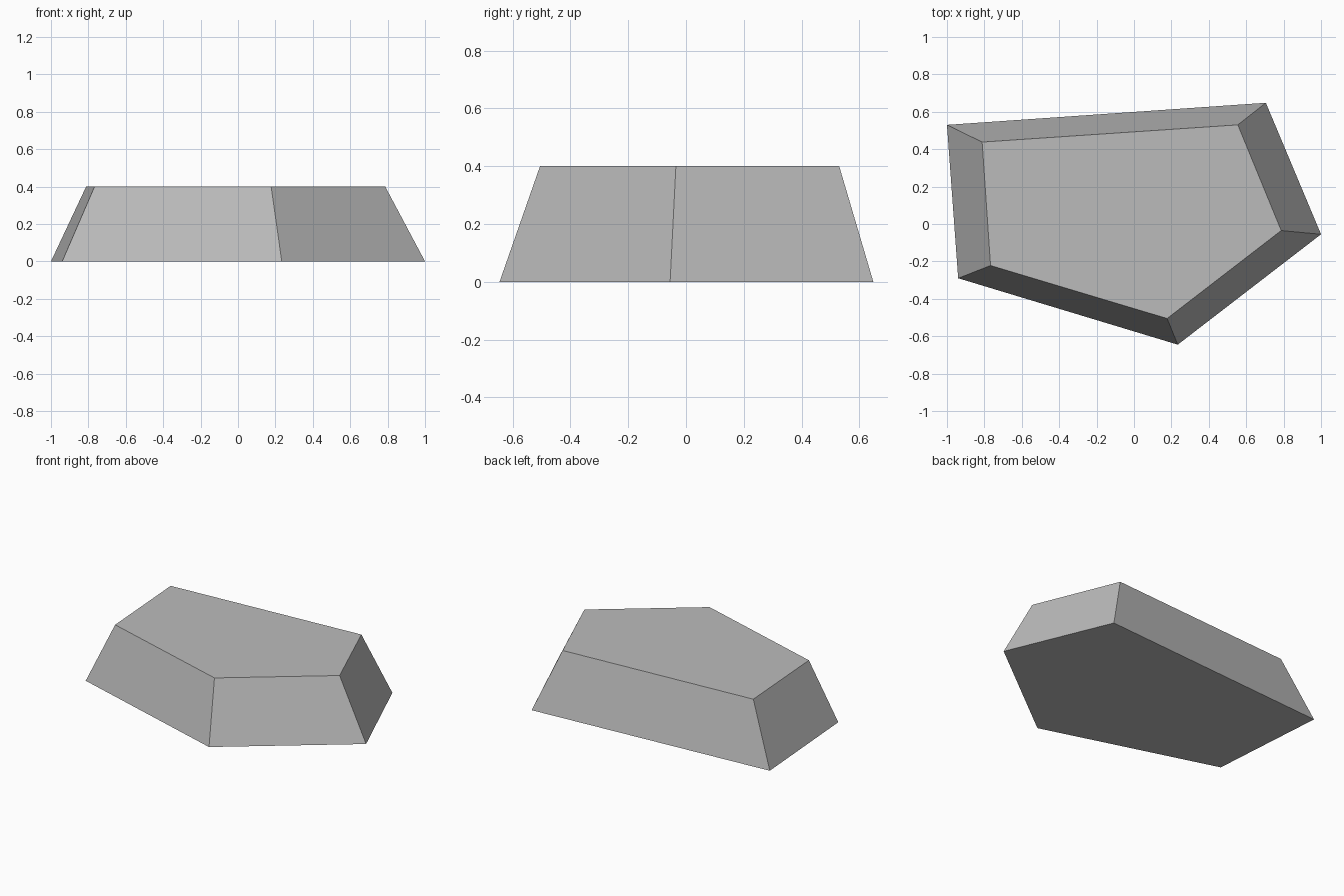
import bpy
import bmesh

if "Cube" in bpy.data.objects:
    bpy.data.objects.remove(bpy.data.objects["Cube"])

# Matching outlines of the rock slab, counter-clockwise from the back left
BASE = [(-1.0, 0.53), (-0.94, -0.29), (0.234, -0.645), (1.0, -0.055), (0.705, 0.648)]
TOP = [(-0.812, 0.438), (-0.767, -0.222), (0.177, -0.505), (0.787, -0.035), (0.555, 0.53)]
HEIGHT = 0.4

stone = bpy.data.materials.new("stone_grey")
stone.diffuse_color = (0.5, 0.5, 0.5, 1)
stone.use_nodes = True
stone.node_tree.nodes["Principled BSDF"].inputs["Base Color"].default_value = stone.diffuse_color

# Flat-faced slab tapering from base to top
bm = bmesh.new()
low = [bm.verts.new((x, y, 0)) for x, y in BASE]
high = [bm.verts.new((x, y, HEIGHT)) for x, y in TOP]
bm.faces.new(low[::-1])
bm.faces.new(high)
for i in range(len(low)):
    j = (i + 1) % len(low)
    bm.faces.new((low[i], low[j], high[j], high[i]))
bmesh.ops.recalc_face_normals(bm, faces=bm.faces)

mesh = bpy.data.meshes.new("rock_slab")
bm.to_mesh(mesh)
bm.free()
mesh.materials.append(stone)
rock = bpy.data.objects.new("rock_slab", mesh)
bpy.context.collection.objects.link(rock)
